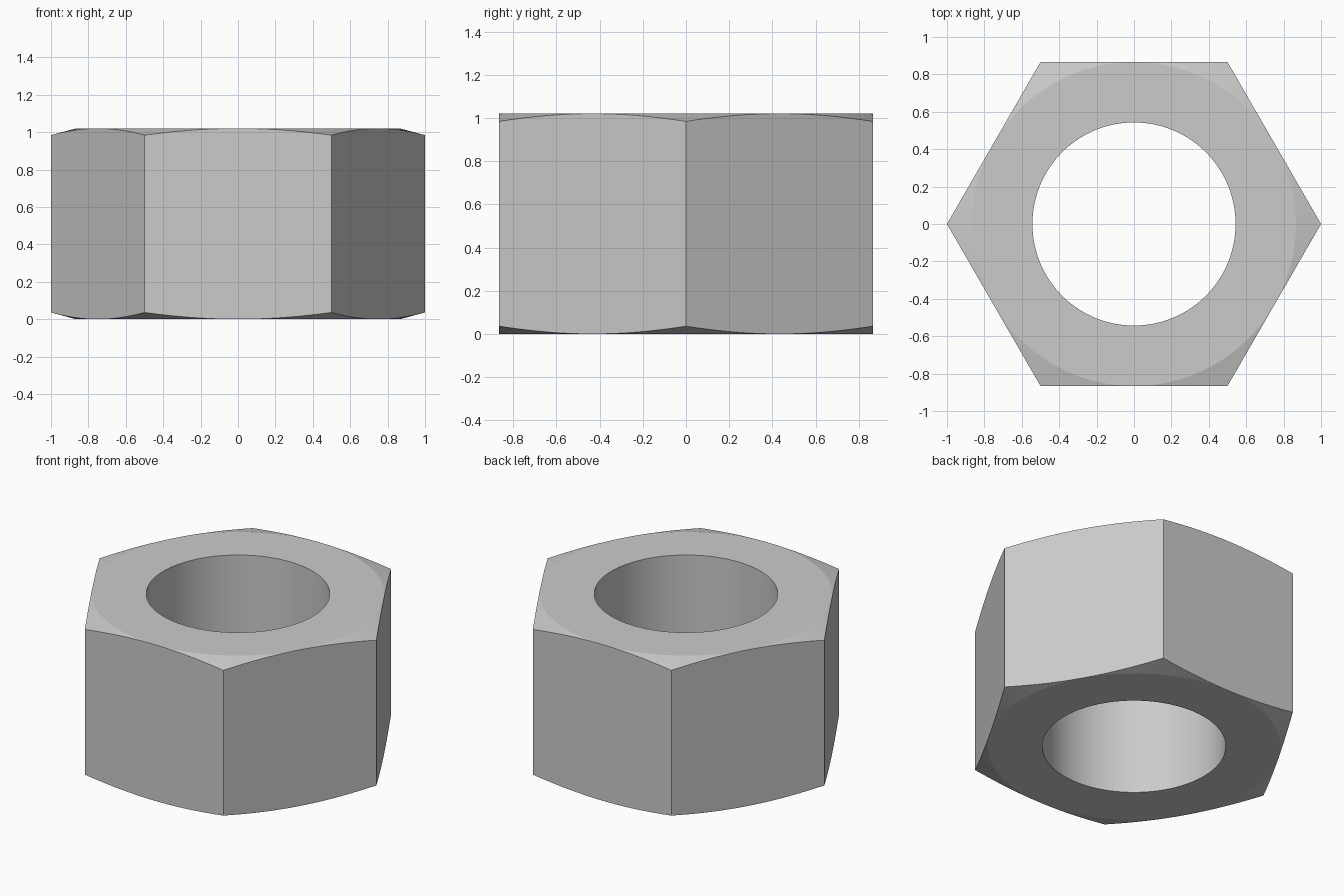
import bpy, bmesh, math

if "Cube" in bpy.data.objects:
    bpy.data.objects.remove(bpy.data.objects["Cube"])

HEIGHT = 1.02
BORE = 0.543                      # hole radius
FLAT = math.cos(math.pi / 6)      # centre to flat; also the chamfer circle radius
SLOPE = math.tan(math.radians(15))
PER_SIDE = 24
N = 6 * PER_SIDE

bm = bmesh.new()


def section(i):
    """Closed radial cross-section of the nut at step i around the axis."""
    a = 2 * math.pi * i / N
    off = a % (math.pi / 3) - math.pi / 6 if i % PER_SIDE else math.pi / 6
    r = FLAT / math.cos(off)              # hexagon outline
    drop = SLOPE * (r - FLAT)             # conical chamfer
    profile = [(BORE, 0), (FLAT, 0), (r, drop),
               (r, HEIGHT - drop), (FLAT, HEIGHT), (BORE, HEIGHT)]
    return [bm.verts.new((p * math.cos(a), p * math.sin(a), z)) for p, z in profile]


# Sweep the section around the axis: faces, chamfers, hex sides and bore
rings = [section(i) for i in range(N)]
for i in range(N):
    s, t = rings[i], rings[(i + 1) % N]
    for k in range(6):
        m = (k + 1) % 6
        bm.faces.new((s[k], t[k], t[m], s[m]))

# Chamfer vanishes at the middle of each flat
bmesh.ops.remove_doubles(bm, verts=bm.verts[:], dist=1e-5)
bmesh.ops.recalc_face_normals(bm, faces=bm.faces[:])

mesh = bpy.data.meshes.new("hex_nut")
bm.to_mesh(mesh)
bm.free()
nut = bpy.data.objects.new("hex_nut", mesh)
bpy.context.collection.objects.link(nut)

# Smooth bore and chamfers, crisp edges elsewhere
bpy.context.view_layer.objects.active = nut
nut.select_set(True)
bpy.ops.object.shade_smooth_by_angle(angle=math.radians(10))
